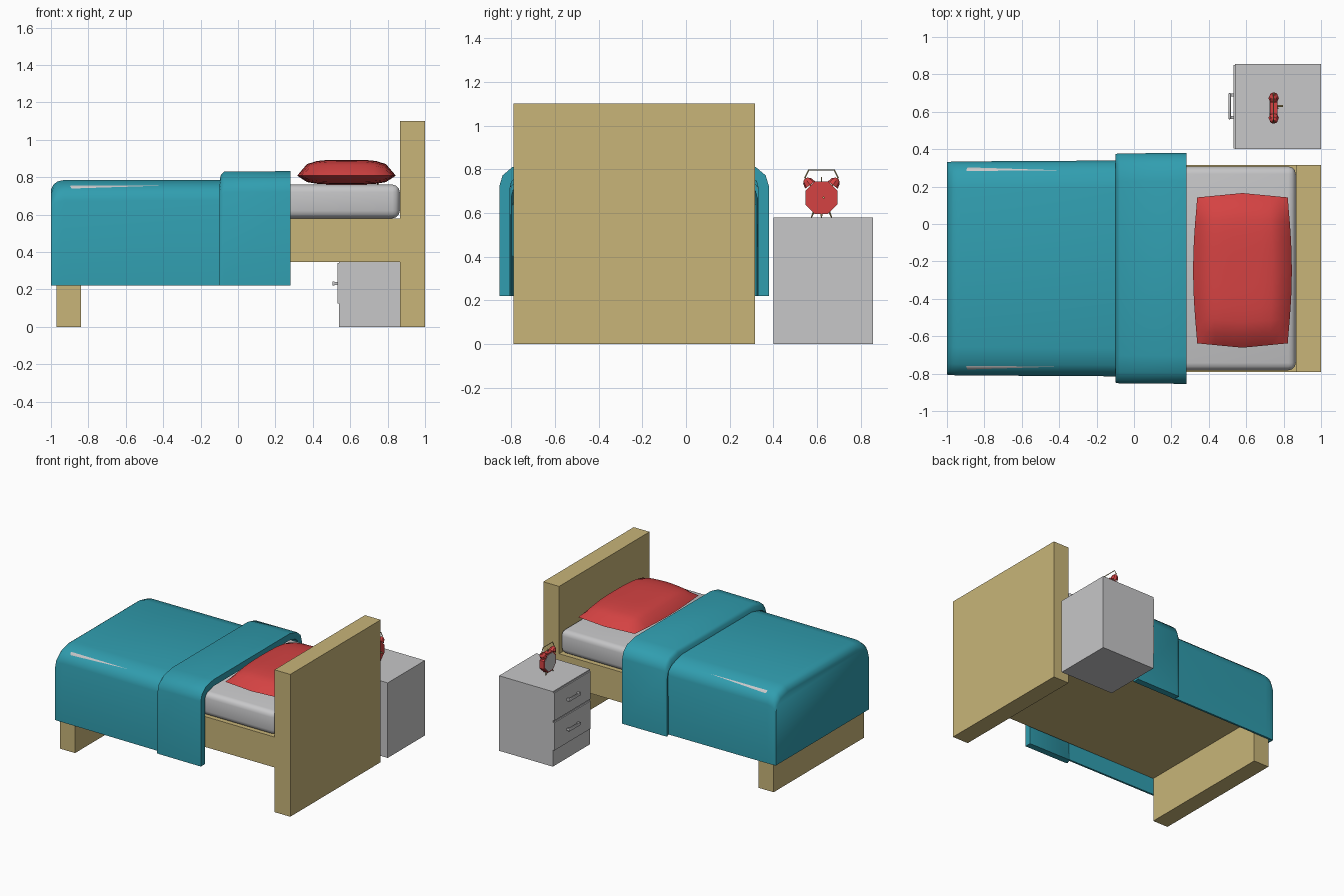
import bpy, bmesh, math
from mathutils import Vector

if "Cube" in bpy.data.objects:
    bpy.data.objects.remove(bpy.data.objects["Cube"])


def material(name, r, g, b):
    m = bpy.data.materials.new(name)
    m.diffuse_color = (r, g, b, 1)
    m.use_nodes = True
    m.node_tree.nodes["Principled BSDF"].inputs["Base Color"].default_value = m.diffuse_color
    return m


WOOD = material("pale wood", 0.58, 0.46, 0.19)
GREY = material("light grey", 0.57, 0.57, 0.58)
TEAL = material("teal cloth", 0.03, 0.34, 0.43)
RED = material("red", 0.66, 0.055, 0.055)
CY, HALF = -0.2375, 0.5525          # bed centre line and half width


def finish(bm, name, mat, smooth=None, mods=()):
    me = bpy.data.meshes.new(name)
    bm.to_mesh(me)
    bm.free()
    ob = bpy.data.objects.new(name, me)
    bpy.context.collection.objects.link(ob)
    me.materials.append(mat)
    bpy.ops.object.select_all(action='DESELECT')
    ob.select_set(True)
    bpy.context.view_layer.objects.active = ob
    for kind, props in mods:
        md = ob.modifiers.new(kind.lower(), kind)
        for k, v in props.items():
            setattr(md, k, v)
        bpy.ops.object.modifier_apply(modifier=md.name)
    if smooth:
        bpy.ops.object.shade_smooth_by_angle(angle=math.radians(smooth))
    return ob


def box(name, mat, x, y, z, bevel=0, segs=2):
    bm = bmesh.new()
    bmesh.ops.create_cube(bm, size=1)
    for v in bm.verts:
        v.co = [(r[0] + r[1]) / 2 + c * (r[1] - r[0]) for c, r in zip(v.co, (x, y, z))]
    mods = [('BEVEL', dict(width=bevel, segments=segs))] if bevel else []
    return finish(bm, name, mat, 50 if bevel else None, mods)


def rod(name, mat, a, b, r1, r2=None, sides=8, spin=0):
    """Tapered cylinder from point a to point b."""
    a, b = Vector(a), Vector(b)
    bm = bmesh.new()
    bmesh.ops.create_cone(bm, cap_ends=True, segments=sides, radius1=r1,
                          radius2=r1 if r2 is None else r2, depth=(b - a).length)
    rot = (b - a).to_track_quat('Z', 'Y').to_matrix()
    for v in bm.verts:
        x, y, z = v.co
        c, s = math.cos(spin), math.sin(spin)
        v.co = rot @ Vector((c * x - s * y, s * x + c * y, z)) + (a + b) / 2
    return finish(bm, name, mat)


def drape(name, rings, thickness, cap):
    """Cloth hanging over the bed: arched sections (x, half width, top height)."""
    bm = bmesh.new()
    rows = []
    for x, w, h in rings:
        half = [(w, 0.22), (w, h - 0.11), (w - 0.015, h - 0.06), (w - 0.06, h - 0.022), (w - 0.15, h)]
        pts = [(-p, z) for p, z in half] + half[::-1]
        rows.append([bm.verts.new((x, CY + p, z)) for p, z in pts])
    for r0, r1 in zip(rows, rows[1:]):
        for j in range(len(r0) - 1):
            bm.faces.new((r0[j], r1[j], r1[j + 1], r0[j + 1]))
    if cap:
        bm.faces.new(rows[0])
    return finish(bm, name, TEAL, 50, [('SOLIDIFY', dict(thickness=thickness, offset=-1))])


# Bed frame
side = (CY - HALF, CY + HALF)
box("headboard", WOOD, (0.865, 1.0), side, (0, 1.1))
box("bed_base", WOOD, (-0.84, 0.865), side, (0.345, 0.58))
box("footboard", WOOD, (-0.97, -0.84), side, (0, 0.58))

# Bedding
box("mattress", GREY, (-0.93, 0.865), (CY - 0.545, CY + 0.545), (0.58, 0.76), 0.04, 3)
drape("blanket", [(-1, 0.568, 0.735), (-0.985, 0.57, 0.762), (-0.965, 0.571, 0.777),
                  (-0.93, 0.572, 0.785), (-0.08, 0.577, 0.785)], 0.015, True)
drape("blanket_fold", [(-0.1, 0.61, 0.775), (-0.092, 0.613, 0.81), (-0.075, 0.615, 0.83),
                       (0.28, 0.617, 0.832)], 0.05, False)

# Pillow: two puffed grids joined along the seam
bm = bmesh.new()
for sign, lift in ((1, 0.085), (-1, 0.047)):
    new = bmesh.ops.create_grid(bm, x_segments=10, y_segments=12, size=1)["verts"]
    for v in new:
        u, t = v.co.x, v.co.y
        puff = max(0, (1 - u ** 4) * (1 - t ** 4)) ** 0.6
        v.co = (0.58 + 0.242 * u * (1 + 0.09 * (1 - t * t) ** 1.2 if abs(t) < 1 else 1),
                -0.248 + 0.39 * t * (1 + 0.06 * (1 - abs(u))),
                0.808 + sign * lift * puff)
bmesh.ops.remove_doubles(bm, verts=bm.verts[:], dist=0.0005)
bmesh.ops.recalc_face_normals(bm, faces=bm.faces[:])
finish(bm, "pillow", RED, 70)

# Bedside cabinet with two drawers
box("cabinet", GREY, (0.54, 1.0), (0.4, 0.855), (0, 0.58))
for label, z0 in (("lower", 0.125), ("upper", 0.355)):
    box(label + "_drawer", GREY, (0.531, 0.54), (0.405, 0.85), (z0, z0 + 0.215))
    zh = z0 + 0.106
    box(label + "_handle", GREY, (0.505, 0.518), (0.56, 0.70), (zh - 0.011, zh + 0.011), 0.004)
    for y in (0.57, 0.69):
        box(label + "_handle_post", GREY, (0.512, 0.535), (y - 0.008, y + 0.008), (zh - 0.008, zh + 0.008))

# Alarm clock
X, Y, Z = 0.747, 0.62, 0.67
rod("clock_body", RED, (X - 0.019, Y, Z), (X + 0.019, Y, Z), 0.08, spin=math.pi / 8)
rod("clock_face", GREY, (X - 0.022, Y, Z), (X - 0.018, Y, Z), 0.07, spin=math.pi / 8)
rod("winding_key", WOOD, (X + 0.019, Y + 0.01, Z), (X + 0.05, Y + 0.01, Z), 0.005)
for s in (-1, 1):
    def p(dy, z, dx=0):
        return (X + dx, Y + s * dy, z)
    rod("bell", RED, p(0.052, 0.728), p(0.066, 0.747), 0.028, 0.022)
    rod("bell_top", RED, p(0.066, 0.747), p(0.073, 0.757), 0.022, 0.009)
    rod("bell_stem", WOOD, p(0.03, 0.70), p(0.077, 0.764), 0.004)
    rod("handle_side", WOOD, p(0.075, 0.764), p(0.058, 0.797), 0.003, sides=6)
    rod("front_foot", WOOD, p(0.034, 0.61, -0.008), p(0.046, 0.58, -0.014), 0.005, 0.003)
rod("handle_top", WOOD, (X, Y - 0.06, 0.797), (X, Y + 0.06, 0.797), 0.003, sides=6)
rod("hammer", WOOD, (X, Y, 0.74), (X, Y, 0.765), 0.003, sides=6)
rod("back_foot", WOOD, (X + 0.01, Y, 0.605), (X + 0.022, Y, 0.58), 0.005, 0.003)
